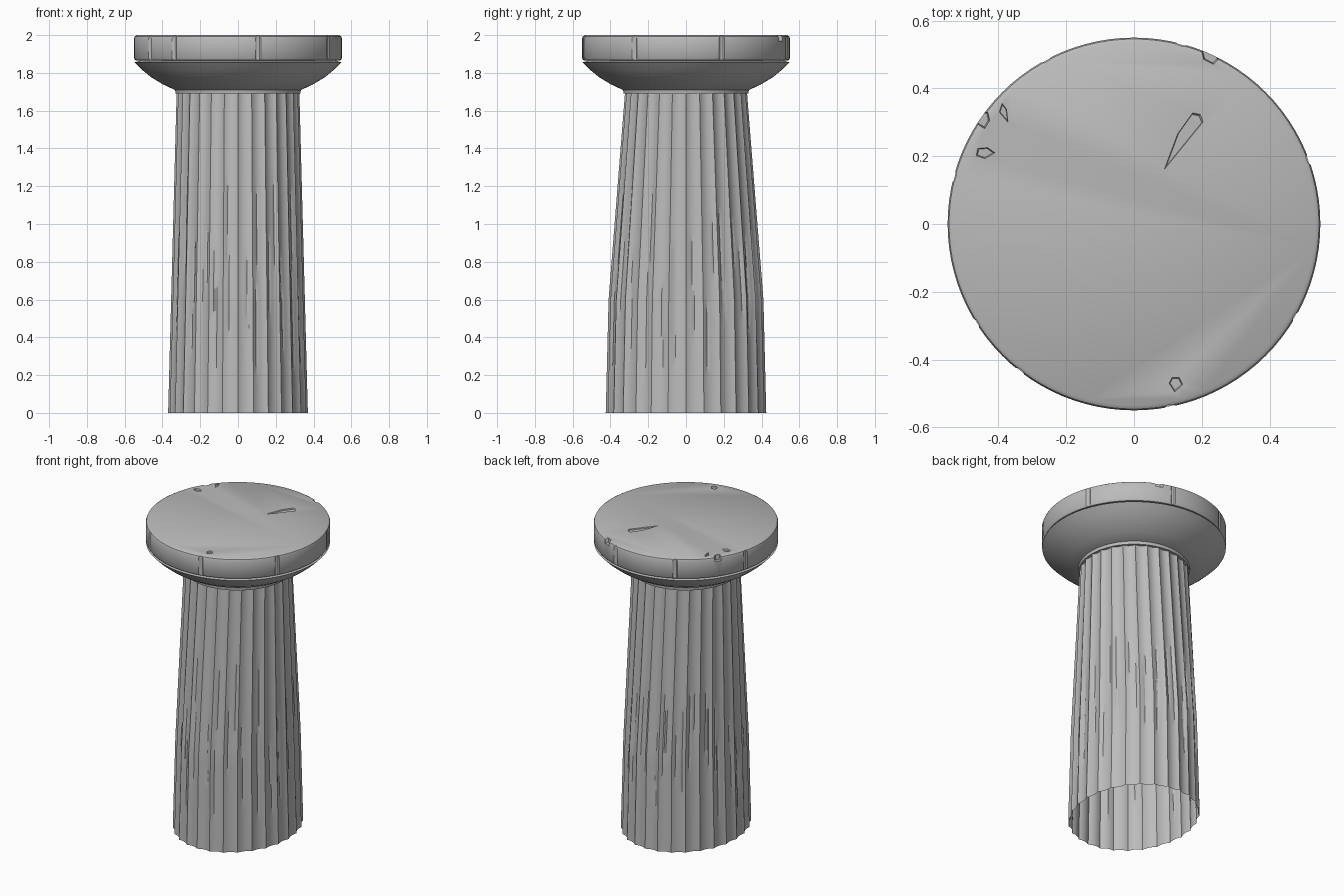
import bpy, bmesh, math, random
from mathutils import Vector

random.seed(7)
if "Cube" in bpy.data.objects:
    bpy.data.objects.remove(bpy.data.objects["Cube"], do_unlink=True)

# Single stone colour
stone = bpy.data.materials.new("grey stone")
stone.use_nodes = True
colour = (0.5, 0.5, 0.5, 1)
stone.diffuse_color = colour
bsdf = stone.node_tree.nodes["Principled BSDF"]
bsdf.inputs["Base Color"].default_value = colour
bsdf.inputs["Roughness"].default_value = 0.8


def finish(name, bm, angle=30):
    mesh = bpy.data.meshes.new(name)
    bmesh.ops.recalc_face_normals(bm, faces=bm.faces)
    bm.to_mesh(mesh)
    bm.free()
    obj = bpy.data.objects.new(name, mesh)
    bpy.context.collection.objects.link(obj)
    mesh.materials.append(stone)
    smooth(obj, angle)
    return obj


def smooth(obj, angle):
    bpy.ops.object.select_all(action="DESELECT")
    obj.select_set(True)
    bpy.context.view_layer.objects.active = obj
    bpy.ops.object.shade_smooth_by_angle(angle=math.radians(angle))


def skin(bm, rows, cap_ends=False):
    rings = [[bm.verts.new(p) for p in row] for row in rows]
    n = len(rings[0])
    for a, b in zip(rings, rings[1:]):
        for i in range(n):
            bm.faces.new((a[i], a[(i + 1) % n], b[(i + 1) % n], b[i]))
    if cap_ends:
        bm.faces.new(rings[0])
        bm.faces.new(rings[-1])


def lathe(name, profile, sides, angle):
    bm = bmesh.new()
    turns = [2 * math.pi * i / sides for i in range(sides)]
    skin(bm, [[(r * math.cos(t), r * math.sin(t), z) for t in turns]
              for r, z in profile], True)
    return finish(name, bm, angle)


# Fluted shaft: open at the foot, oval below and round at the neck, lightly scratched
FLUTES, STEPS, ROWS, HEIGHT = 28, 8, 34, 1.695
count = FLUTES * STEPS
scratches = {}
for flute in range(FLUTES):
    for k in random.sample(range(2, STEPS - 1), 2):
        low = random.uniform(0.15, 0.8)
        scratches[flute * STEPS + k] = (low, low + random.uniform(0.2, 0.6))


def shaft_point(i, z):
    t = 2 * math.pi * i / count
    rx = 0.37 - 0.045 * z / HEIGHT
    ry = 0.425 - 0.025 * z if z < 0.6 else 0.41 - 0.087 * (z - 0.6) / (HEIGHT - 0.6)
    u = (i % STEPS) / STEPS
    depth = 0.013 * math.sin(math.pi * u) ** 0.8
    low, high = scratches.get(i, (9, 9))
    if low < z < high:
        depth += 0.005
    return ((rx - depth) * math.cos(t), (ry - depth) * math.sin(t), z)


bm = bmesh.new()
skin(bm, [[shaft_point(i, HEIGHT * row / ROWS) for i in range(count)]
          for row in range(ROWS + 1)])
finish("fluted_shaft", bm, 25)

# Neck ring and flaring cushion of the capital
lathe("neck_ring", [(0.30, 1.69), (0.33, 1.69), (0.333, 1.71), (0.30, 1.71)], 64, 30)
lathe("capital_cushion", [(0.30, 1.705), (0.33, 1.708), (0.395, 1.738), (0.46, 1.777),
                          (0.51, 1.818), (0.548, 1.857), (0.53, 1.86), (0.50, 1.875)], 64, 30)

# Round top slab with worn edges
slab = lathe("top_slab", [(0.53, 1.866), (0.543, 1.867), (0.55, 1.877), (0.55, 1.983),
                          (0.546, 1.993), (0.535, 2.0)], 96, 35)


# Chips and gouges, cut as tapering prisms
def chip(outline, depth, shrink):
    points = [Vector((x, y, 2.01)) for x, y in outline]
    centre = sum(points, Vector()) / len(points)
    lower = [centre.lerp(p, shrink) - Vector((0, 0, depth + 0.01)) for p in points]
    bm = bmesh.new()
    skin(bm, [lower, points], True)
    cutter = finish("chip_cutter", bm)
    cutter.hide_render = True
    mod = slab.modifiers.new("chip", "BOOLEAN")
    mod.operation, mod.solver, mod.object = "DIFFERENCE", "EXACT", cutter
    bpy.ops.object.select_all(action="DESELECT")
    bpy.context.view_layer.objects.active = slab
    slab.select_set(True)
    bpy.ops.object.modifier_apply(modifier=mod.name)
    bpy.data.objects.remove(cutter, do_unlink=True)


chip([(0.08, 0.145), (0.21, 0.305), (0.20, 0.33), (0.175, 0.335), (0.125, 0.265)], 0.007, 0.8)
chip([(-0.40, 0.33), (-0.37, 0.295), (-0.375, 0.34), (-0.39, 0.36)], 0.01, 0.7)
chip([(-0.47, 0.20), (-0.44, 0.19), (-0.405, 0.21), (-0.43, 0.228), (-0.465, 0.225)], 0.01, 0.7)
chip([(0.10, -0.47), (0.12, -0.50), (0.148, -0.475), (0.135, -0.45), (0.11, -0.45)], 0.01, 0.7)
chip([(-0.49, 0.31), (-0.44, 0.28), (-0.425, 0.305), (-0.43, 0.33), (-0.47, 0.34)], 0.03, 0.8)
chip([(0.195, 0.52), (0.205, 0.485), (0.235, 0.47), (0.25, 0.485), (0.24, 0.53)], 0.03, 0.8)

# Shallow upright nicks around the slab's side
for degrees in (20, 75, 118, 165, 212, 232, 281, 330):
    t = math.radians(degrees)
    out, side = Vector((math.cos(t), math.sin(t))), Vector((-math.sin(t), math.cos(t)))
    chip([out * 0.56 - side * 0.03, out * 0.544 - side * 0.005,
          out * 0.544 + side * 0.01, out * 0.56 + side * 0.03], 0.2, 1)
smooth(slab, 35)
